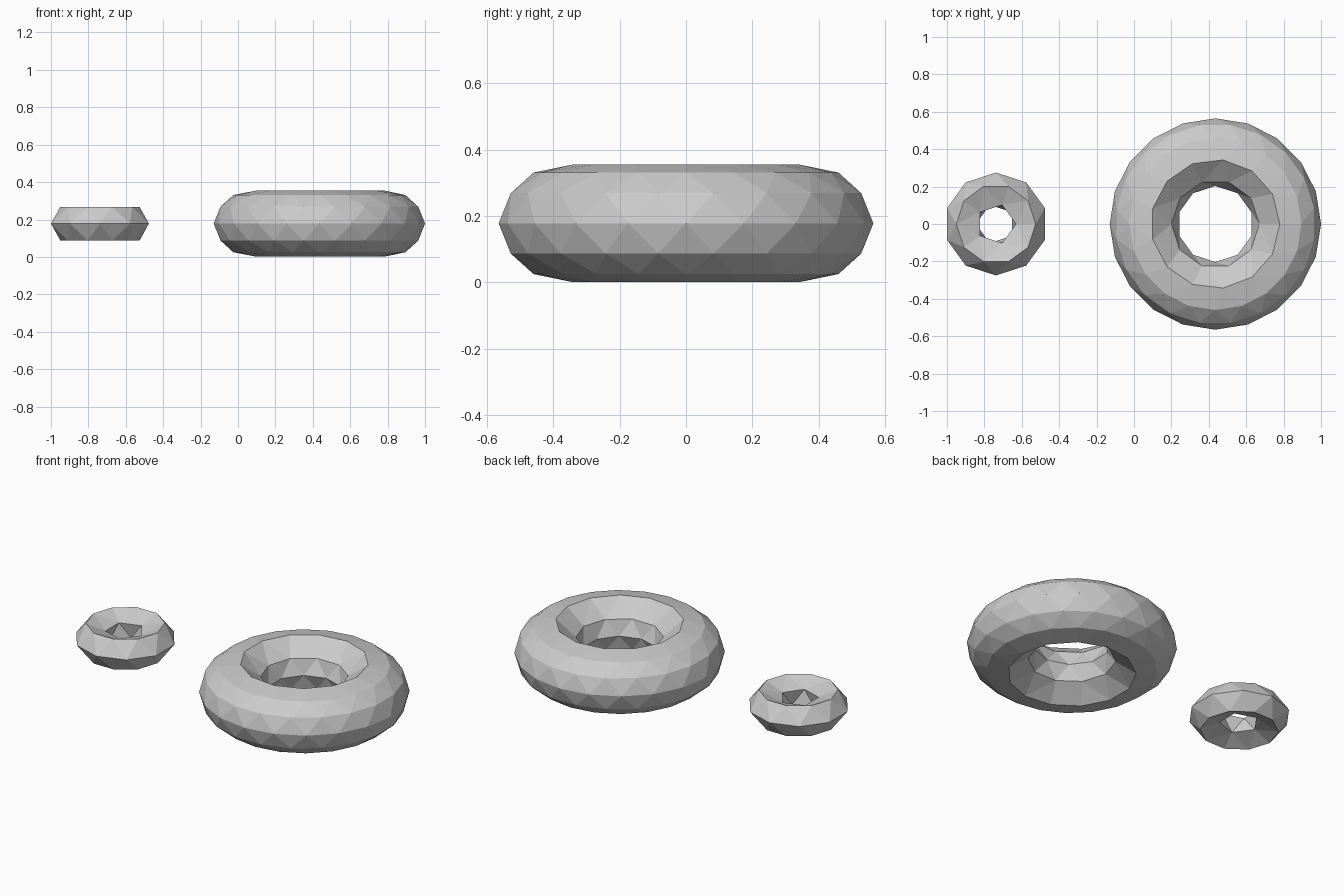
import bpy, bmesh
from math import cos, sin, radians

if "Cube" in bpy.data.objects:
    bpy.data.objects.remove(bpy.data.objects["Cube"])

MID = 0.178  # shared height of both ring centres


def zip_rings(bm, a, b):
    """Triangulate between two closed rings of (angle, vert), any counts."""
    n, m = len(a), len(b)
    ang = lambda ring, k: ring[k % len(ring)][0] + 360 * (k // len(ring))
    i = j = 0
    while i < n or j < m:
        mid_a = ang(a, i) + ang(a, i + 1)
        mid_b = ang(b, j) + ang(b, j + 1)
        va, vb = a[i % n][1], b[j % m][1]
        if j >= m or (i < n and mid_a <= mid_b):
            i += 1
            bm.faces.new((va, vb, a[i % n][1]))
        else:
            j += 1
            bm.faces.new((va, vb, b[j % m][1]))


def faceted_ring(name, cx, rows):
    """rows: (radius, height from middle, count, first angle) around the tube."""
    bm = bmesh.new()
    rings = []
    for r, h, n, start in rows:
        ring = []
        for k in range(n):
            t = start + 360 * k / n
            v = bm.verts.new((cx + r * cos(radians(t)), r * sin(radians(t)), MID + h))
            ring.append((t, v))
        rings.append(ring)
    for k, ring in enumerate(rings):
        zip_rings(bm, ring, rings[(k + 1) % len(rings)])
    bmesh.ops.recalc_face_normals(bm, faces=bm.faces)
    mesh = bpy.data.meshes.new(name)
    bm.to_mesh(mesh)
    bm.free()
    obj = bpy.data.objects.new(name, mesh)
    bpy.context.collection.objects.link(obj)


def flip(rows):
    return [(r, -h, n, s) for r, h, n, s in reversed(rows)]


# Large ring: upper half of the tube, mirrored below
upper = [(0.535, 0.091, 20, 9), (0.46, 0.153, 20, 0),
         (0.345, 0.177, 13, 0), (0.235, 0.09, 10, 0)]
faceted_ring("large_ring", 0.435,
             [(0.565, 0, 20, 0)] + upper + [(0.203, 0, 10, 18)] + flip(upper))

# Small ring: staggered pentagons line the hole
faceted_ring("small_ring", -0.738,
             [(0.275, 0, 10, 18), (0.212, 0.09, 10, 0), (0.107, 0.045, 5, 0),
              (0.107, -0.045, 5, 36), (0.212, -0.09, 10, 0)])
